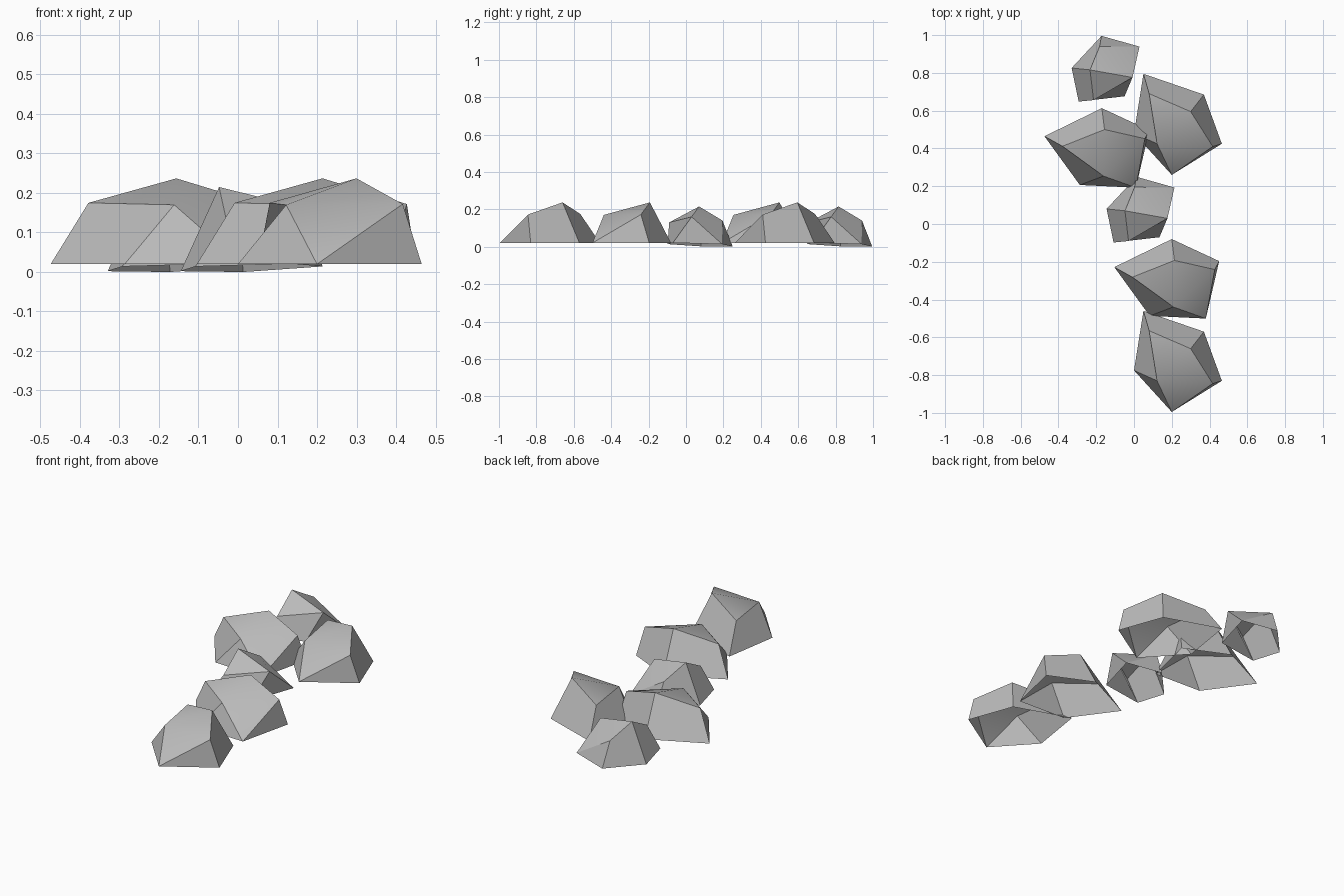
import bpy, bmesh, math
from mathutils import Matrix, Vector

cube = bpy.data.objects.get("Cube")
if cube:
    bpy.data.objects.remove(cube, do_unlink=True)

# One plain stone colour
stone = bpy.data.materials.new("stone_grey")
stone.use_nodes = True
colour = (0.5, 0.5, 0.5, 1)
stone.diffuse_color = colour
stone.node_tree.nodes["Principled BSDF"].inputs["Base Color"].default_value = colour

# Rock corners: five around the open foot, then four around the crown
BIG = [(-.18, .27, .02), (.14, .16, .02), (.235, -.1, .02), (-.03, -.265, .02), (-.23, -.045, .02),
       (-.15, .165, .175), (.07, .07, .237), (.187, -.115, .172), (-.108, -.1, .17)]
SMALL = [(-.108, -.098, .014), (-.145, .08, .002), (.013, .25, 0), (.214, .193, .014), (.135, -.07, .021),
         (-.029, -.09, .13), (-.048, .07, .215), (.003, .195, .14), (.177, .03, .16)]
# Facets shared by both rocks, listed by corner
FACETS = ["0165", "1276", "237", "387", "348", "4058", "568", "678"]


def rock(name, corners, x, y, turn=0):
    bm = bmesh.new()
    verts = [bm.verts.new(Vector(c)) for c in corners]
    for facet in FACETS:
        bm.faces.new([verts[int(i)] for i in reversed(facet)])
    # Facets must point away from the inside of the rock
    bm.normal_update()
    crown = bm.faces[:][-1]
    if crown.normal.z < 0:
        bmesh.ops.reverse_faces(bm, faces=bm.faces[:])
    bm.transform(Matrix.Translation((x, y, 0)) @ Matrix.Rotation(math.radians(turn), 4, "Z"))
    mesh = bpy.data.meshes.new(name)
    bm.to_mesh(mesh)
    bm.free()
    mesh.materials.append(stone)
    obj = bpy.data.objects.new(name, mesh)
    bpy.context.collection.objects.link(obj)
    bpy.ops.object.select_all(action="DESELECT")
    obj.select_set(True)
    bpy.context.view_layer.objects.active = obj
    bpy.ops.object.shade_smooth_by_angle(angle=math.radians(30))


# Winding row of rocks, front to back
rock("front_rock", BIG, .23, -.73)
rock("front_turned_rock", BIG, .214, -.292, 45)
rock("middle_small_rock", SMALL, 0, 0)
rock("back_turned_rock", BIG, -.156, .401, 45)
rock("back_rock", BIG, .23, .525)
rock("back_small_rock", SMALL, -.185, .746)
